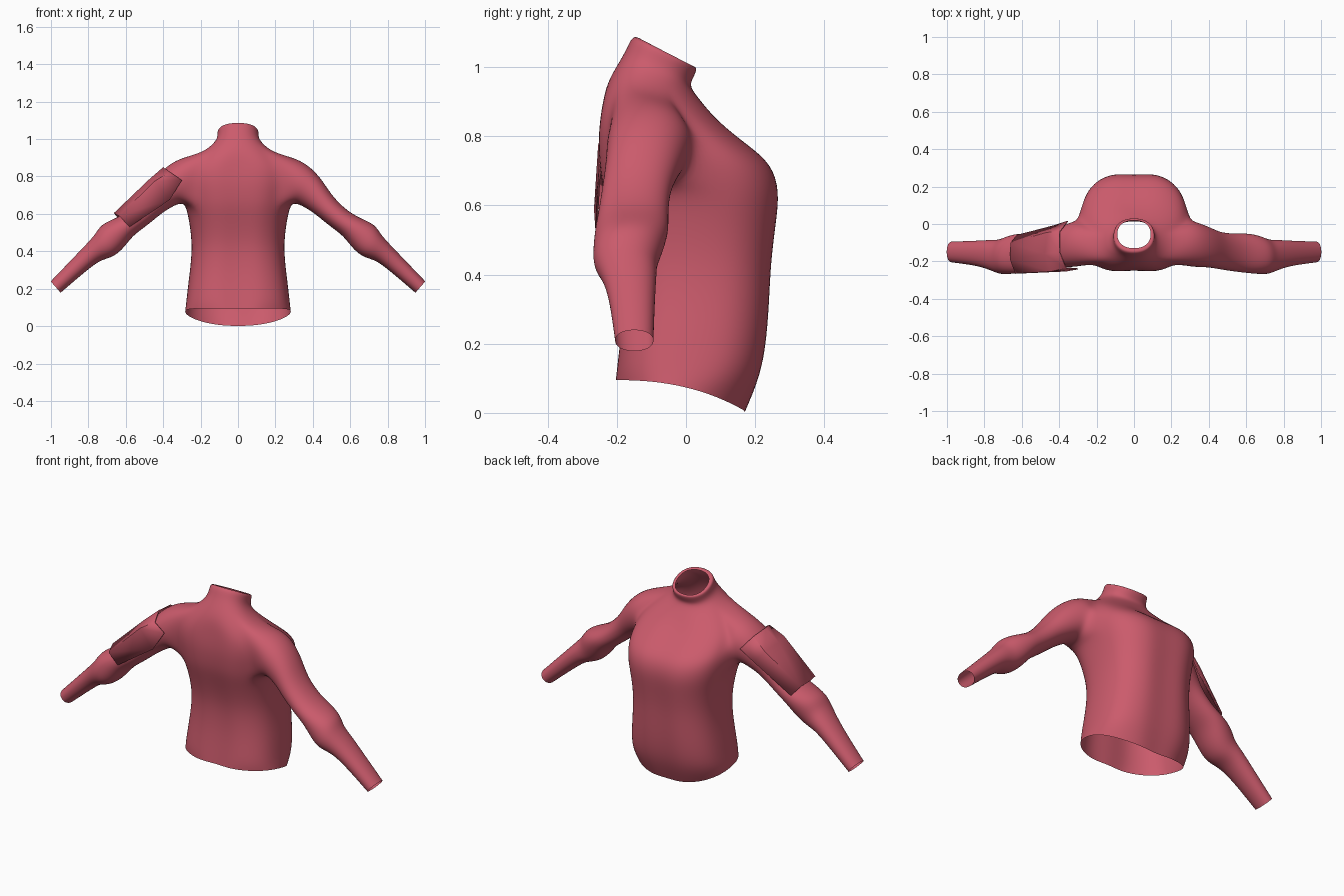
import bpy, bmesh, math
from mathutils import Vector

cube = bpy.data.objects.get("Cube")
if cube:
    bpy.data.objects.remove(cube, do_unlink=True)

# Fabric colour
fabric = bpy.data.materials.new("rose_red_fabric")
colour = (0.6, 0.105, 0.15, 1)
fabric.diffuse_color = colour
fabric.use_nodes = True
shader = fabric.node_tree.nodes["Principled BSDF"]
shader.inputs["Base Color"].default_value = colour
shader.inputs["Roughness"].default_value = 0.8


def power(v, e):
    return math.copysign(abs(v) ** (2 / e), v)


def add_ring(bm, a, b, side, count, squareness, bend=1):
    """Rounded loop running from point a to point b, 'side' wide each way."""
    verts = []
    for i in range(count):
        ang = math.tau * i / count
        t = (1 + power(math.sin(ang), squareness)) / 2
        p = a.lerp(b, t) + side * power(math.cos(ang), squareness)
        p.z = a.z + (b.z - a.z) * t ** bend
        verts.append(bm.verts.new(p))
    return verts


def loft(bm, rings):
    """Quads between successive loops, returned row by row."""
    rows = []
    for r, s in zip(rings, rings[1:]):
        n = len(r)
        rows.append([bm.faces.new((r[i], r[(i + 1) % n], s[(i + 1) % n], s[i]))
                     for i in range(n)])
    return rows


def finish(name, bm, levels):
    bmesh.ops.recalc_face_normals(bm, faces=bm.faces[:])
    mesh = bpy.data.meshes.new(name)
    bm.to_mesh(mesh)
    bm.free()
    mesh.materials.append(fabric)
    obj = bpy.data.objects.new(name, mesh)
    bpy.context.collection.objects.link(obj)
    for p in mesh.polygons:
        p.use_smooth = True
    if levels:
        mod = obj.modifiers.new("smooth", "SUBSURF")
        mod.levels = mod.render_levels = levels
    return obj


# Torso loops, hem to collar: back y, back z, belly y, belly z, half width
TORSO = [
    (-.213, .095, .18, 0, .285),
    (-.208, .14, .226, .11, .279),
    (-.195, .25, .243, .22, .267),
    (-.19, .35, .25, .33, .253),
    (-.196, .45, .255, .44, .248),
    (-.225, .56, .27, .55, .261),
    (-.25, .64, .281, .64, .28),
    (-.26, .71, .258, .72, .29),
    (-.264, .78, .187, .775, .293),
    (-.257, .86, .108, .835, .275),
    (-.236, .94, .045, .9, .198),
    (-.203, 1.0, .01, .943, .13),
    (-.175, 1.045, .02, .965, .109),
    (-.155, 1.095, .036, .999, .113),
    (-.13, 1.08, .02, 1.0, .09),
]
# Sleeve loops, shoulder to cuff: top x, top z, under x, under z, y min, y max
SLEEVE = [
    (.315, .9, .3, .655, -.232, .02),
    (.393, .849, .33, .648, -.232, .002),
    (.453, .78, .38, .62, -.236, -.022),
    (.508, .69, .42, .592, -.245, -.045),
    (.593, .61, .5, .526, -.257, -.05),
    (.663, .575, .563, .482, -.265, -.047),
    (.735, .543, .61, .415, -.27, -.063),
    (.76, .498, .668, .366, -.271, -.083),
    (.798, .453, .733, .354, -.248, -.083),
    (.868, .38, .803, .302, -.224, -.088),
    (1.002, .24, .948, .178, -.206, -.093),
]
N = 24
ARMPIT, SHOULDER = 6, 10

# Shirt body with a centre groove down spine and chest
bm = bmesh.new()
rings = []
for k, (yb, zb, yf, zf, w) in enumerate(TORSO):
    squareness = 2.65 if 0 < k < SHOULDER else 2.25
    ring = add_ring(bm, Vector((0, yb, zb)), Vector((0, yf, zf)),
                    Vector((w, 0, 0)), N, squareness, 2.5 if k == 0 else 1)
    if k < SHOULDER:
        ring[N * 3 // 4].co.y += .016
        ring[N // 4].co.y -= .014
    rings.append(ring)
rows = loft(bm, rings)

# Cut each armhole and bridge a sleeve onto it
for sx, columns in ((1, range(-3, 1)), (-1, range(11, 15))):
    hole = {row[i % N] for row in rows[ARMPIT:SHOULDER] for i in columns}
    rim = [e for e in bm.edges if sum(f in hole for f in e.link_faces) == 1]
    bmesh.ops.delete(bm, geom=list(hole), context='FACES')
    tube = []
    for xt, zt, xu, zu, y0, y1 in SLEEVE:
        mid = (y0 + y1) / 2
        tube.append(add_ring(bm, Vector((sx * xt, mid, zt)),
                             Vector((sx * xu, mid, zu)),
                             Vector((0, (y1 - y0) / 2, 0)), 16, 2.15))
    loft(bm, tube)
    start = tube[0]
    cuff = [bm.edges.get((start[i], start[i - 1])) for i in range(16)]
    bmesh.ops.bridge_loops(bm, edges=rim + cuff)
finish("shirt", bm, 2)

# Open guard panel wrapped over the right upper arm, back edge to front edge
PANEL = [
    [(-.30, -.243, .78), (-.365, -.236, .825), (-.40, -.15, .85),
     (-.4, -.04, .842), (-.355, .018, .78)],
    [(-.365, -.254, .675), (-.445, -.254, .775), (-.478, -.16, .782),
     (-.468, -.045, .772), (-.425, -.006, .715)],
    [(-.58, -.262, .53), (-.635, -.266, .59), (-.663, -.19, .605),
     (-.66, -.1, .6), (-.625, -.058, .555)],
]
bm = bmesh.new()
lines = [[bm.verts.new(p) for p in line] for line in PANEL]
for a, b in zip(lines, lines[1:]):
    for i in range(len(a) - 1):
        bm.faces.new((a[i], a[i + 1], b[i + 1], b[i]))
panel = finish("right_arm_panel", bm, 0)
shell = panel.modifiers.new("thickness", "SOLIDIFY")
shell.thickness = .006
bpy.ops.object.select_all(action='DESELECT')
panel.select_set(True)
bpy.context.view_layer.objects.active = panel
bpy.ops.object.shade_smooth_by_angle(angle=math.radians(50))
